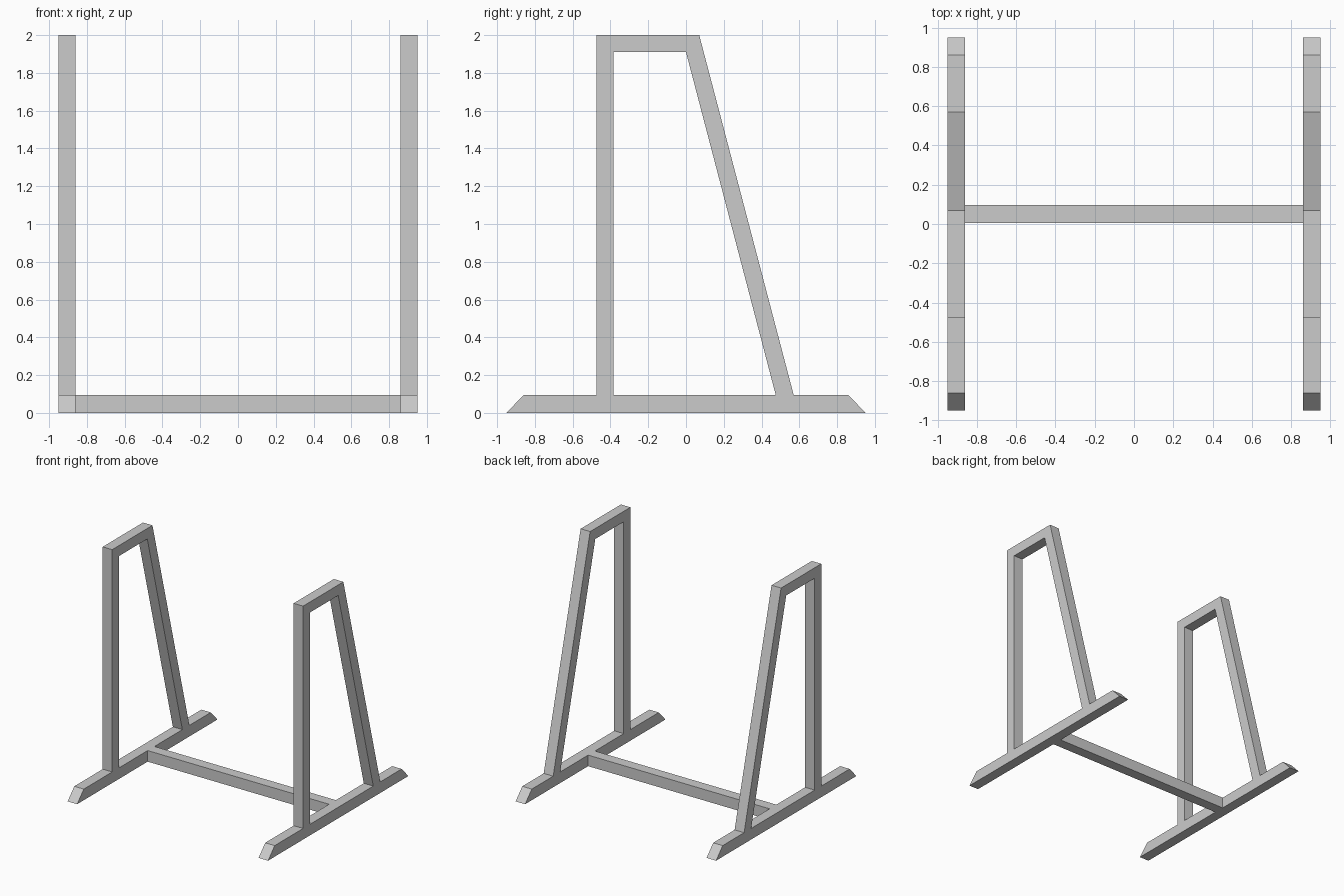
import bpy
import bmesh

if "Cube" in bpy.data.objects:
    bpy.data.objects.remove(bpy.data.objects["Cube"])

T = 0.09            # beam thickness
X_IN, X_OUT = 0.86, 0.95


def extrude_profile(name, profile, x0, x1):
    """Closed solid from a (y, z) outline swept along x."""
    bm = bmesh.new()
    face = bm.faces.new([bm.verts.new((x0, y, z)) for y, z in profile])
    ext = bmesh.ops.extrude_face_region(bm, geom=[face])
    verts = [g for g in ext["geom"] if isinstance(g, bmesh.types.BMVert)]
    bmesh.ops.translate(bm, verts=verts, vec=(x1 - x0, 0, 0))
    bmesh.ops.recalc_face_normals(bm, faces=bm.faces)
    mesh = bpy.data.meshes.new(name)
    bm.to_mesh(mesh)
    bm.free()
    obj = bpy.data.objects.new(name, mesh)
    bpy.context.collection.objects.link(obj)
    return obj


# Foot with bevelled ends
foot = [(-0.95, 0), (0.95, 0), (0.86, 0.095), (-0.86, 0.095)]

# Upright, top bar and sloping brace as one mitred frame
arch = [(-0.475, 0.095), (-0.475, 2.0), (0.07, 2.0), (0.57, 0.095),
        (0.475, 0.095), (0.0, 2.0 - T), (-0.385, 2.0 - T), (-0.385, 0.095)]

for side, x0, x1 in (("left", -X_OUT, -X_IN), ("right", X_IN, X_OUT)):
    extrude_profile(side + "_foot", foot, x0, x1)
    extrude_profile(side + "_upright_frame", arch, x0, x1)

# Bar joining the two feet
bar = [(0.005, 0), (0.097, 0), (0.097, 0.095), (0.005, 0.095)]
extrude_profile("cross_bar", bar, -X_IN, X_IN)
